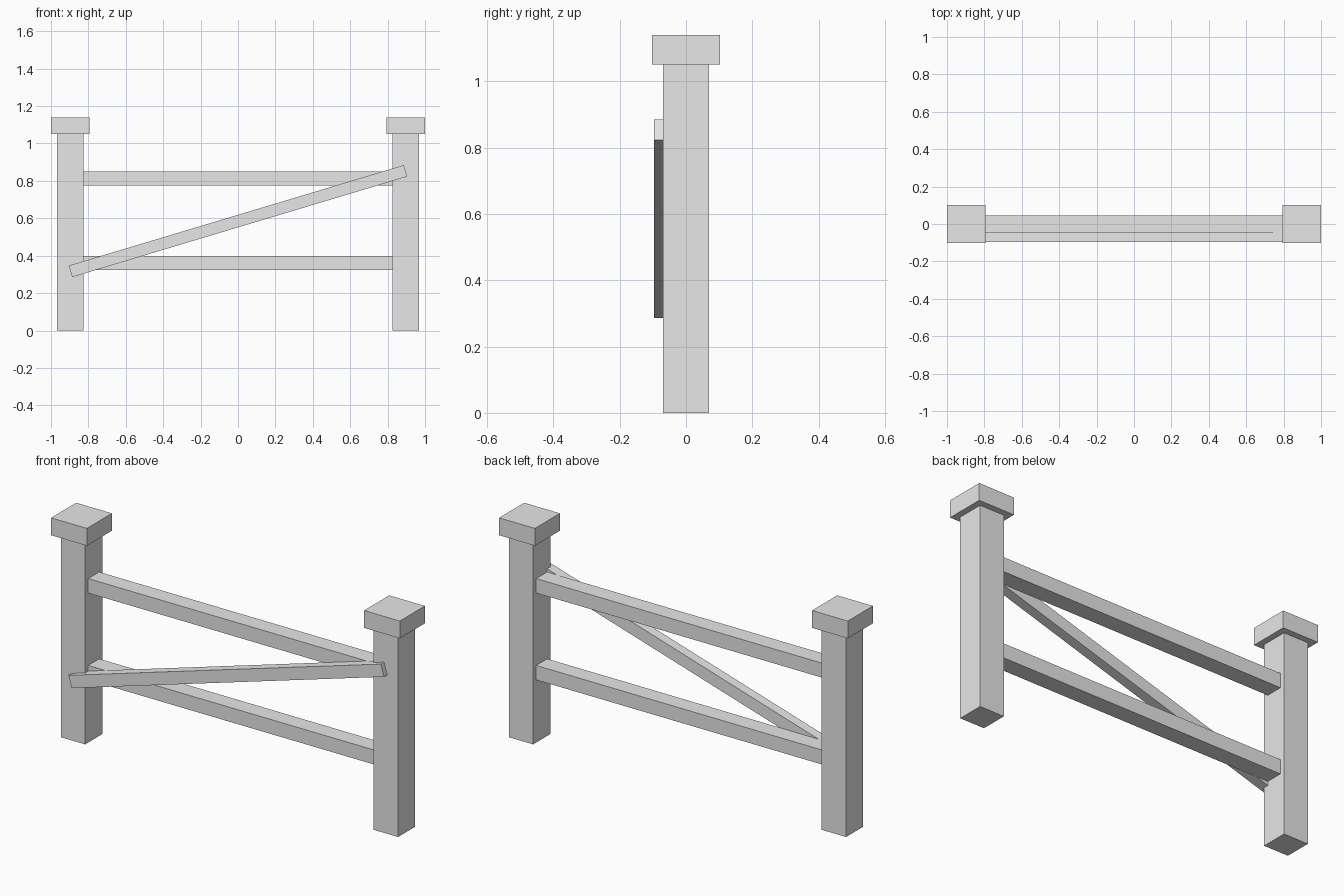
import bpy
import math

cube = bpy.data.objects.get("Cube")
if cube:
    bpy.data.objects.remove(cube, do_unlink=True)

# Single plain finish
grey = bpy.data.materials.new("light_grey")
grey.use_nodes = True
colour = (0.8, 0.8, 0.8, 1.0)
grey.diffuse_color = colour
grey.node_tree.nodes["Principled BSDF"].inputs["Base Color"].default_value = colour


def box(name, size, centre, tilt=0.0):
    """Add a box of the given size, tilted about the y axis."""
    bpy.ops.mesh.primitive_cube_add(size=1, location=centre)
    obj = bpy.context.object
    obj.name = name
    obj.scale = size
    bpy.ops.object.transform_apply(location=False, rotation=False, scale=True)
    obj.rotation_euler.y = tilt
    obj.data.materials.append(grey)
    return obj


POST_X = 0.897
POST_W = 0.14
POST_H = 1.05
CAP_W = 0.205
CAP_H = 0.09

# Posts with square caps
for side, sign in (("left", 1), ("right", -1)):
    box(side + "_post", (POST_W, POST_W, POST_H), (sign * POST_X, 0, POST_H / 2))
    box(side + "_cap", (CAP_W, CAP_W, CAP_H),
        (sign * POST_X, 0, POST_H + CAP_H / 2))

# Horizontal rails between the inner post faces
rail_length = 2 * POST_X - POST_W
for name, z in (("lower_rail", 0.362), ("upper_rail", 0.812)):
    box(name, (rail_length, 0.09, 0.075), (0, 0, z))

# Diagonal brace across the front, rising to the left post
box("diagonal_brace", (1.87, 0.052, 0.064), (0, -0.07, 0.585),
    -math.radians(16.7))
